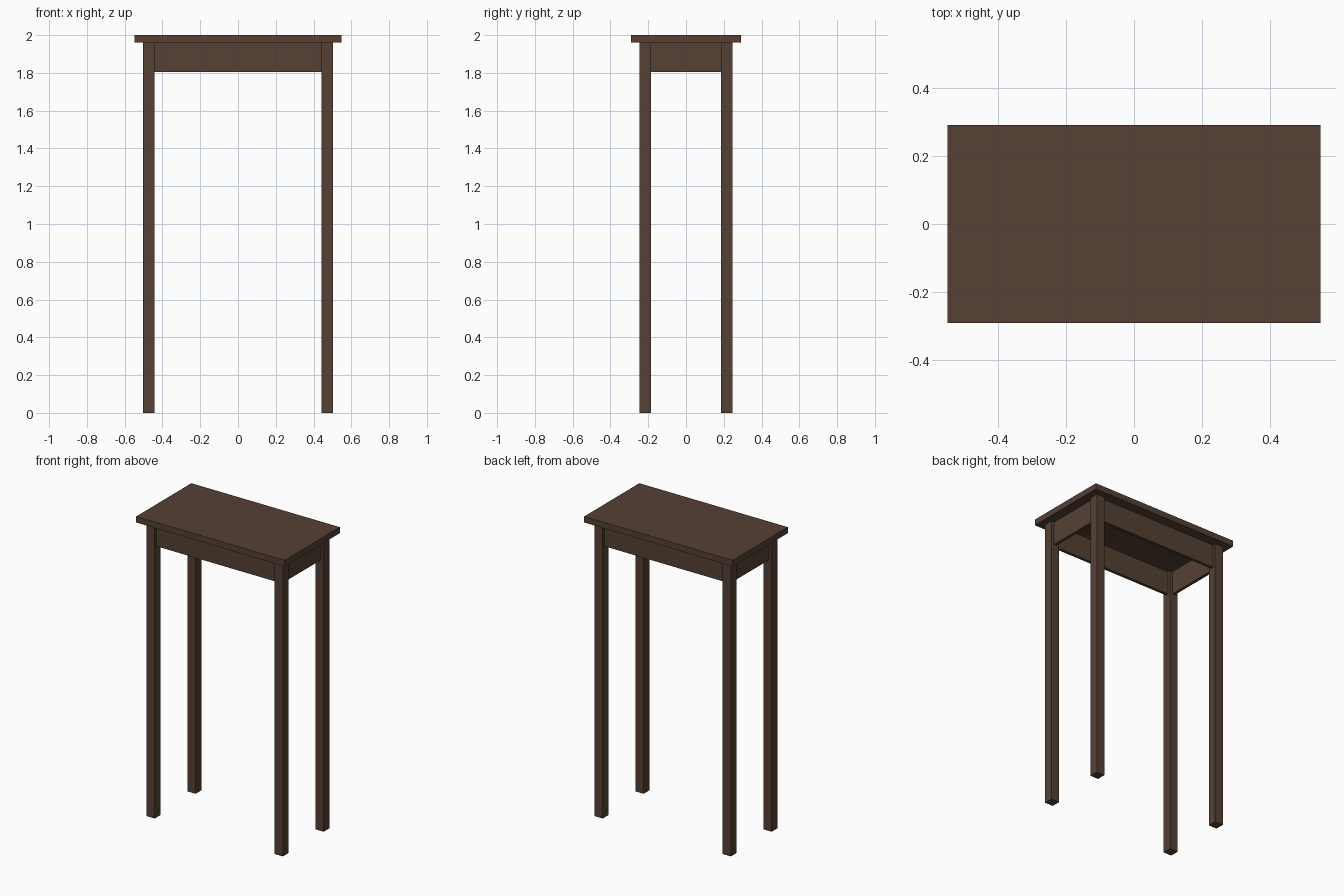
import bpy

if "Cube" in bpy.data.objects:
    bpy.data.objects.remove(bpy.data.objects["Cube"])

wood = bpy.data.materials.new("dark_brown_wood")
wood.diffuse_color = (0.089, 0.052, 0.034, 1.0)
wood.use_nodes = True
wood.node_tree.nodes["Principled BSDF"].inputs["Base Color"].default_value = wood.diffuse_color


def box(name, lo, hi):
    """Axis-aligned box between two corners."""
    bpy.ops.mesh.primitive_cube_add(size=1, location=[(a + b) / 2 for a, b in zip(lo, hi)])
    ob = bpy.context.object
    ob.name = name
    ob.scale = [b - a for a, b in zip(lo, hi)]
    bpy.ops.object.transform_apply(location=False, rotation=False, scale=True)
    ob.data.materials.append(wood)
    return ob


LEG_X, LEG_Y, LEG_W = 0.502, 0.245, 0.06   # outer leg faces and leg width
TOP_Z, APRON_Z = 1.96, 1.804               # underside of top, bottom of apron
INSET, THICK = 0.021, 0.02                 # apron setback and board thickness

# Table top
box("table_top", (-0.547, -0.29, TOP_Z), (0.547, 0.29, 2.0))

# Four square legs
for sx, side in ((-1, "left"), (1, "right")):
    for sy, end in ((-1, "front"), (1, "back")):
        cx, cy, h = sx * (LEG_X - LEG_W / 2), sy * (LEG_Y - LEG_W / 2), LEG_W / 2
        box(f"{end}_{side}_leg", (cx - h, cy - h, 0), (cx + h, cy + h, TOP_Z))

# Apron boards between the legs
ix, iy = LEG_X - LEG_W, LEG_Y - LEG_W
for s, long_name, short_name in ((-1, "front_apron", "left_apron"), (1, "back_apron", "right_apron")):
    c = s * (LEG_Y - INSET - THICK / 2)
    box(long_name, (-ix, c - THICK / 2, APRON_Z), (ix, c + THICK / 2, TOP_Z))
    c = s * (LEG_X - INSET - THICK / 2)
    box(short_name, (c - THICK / 2, -iy, APRON_Z), (c + THICK / 2, iy, TOP_Z))
